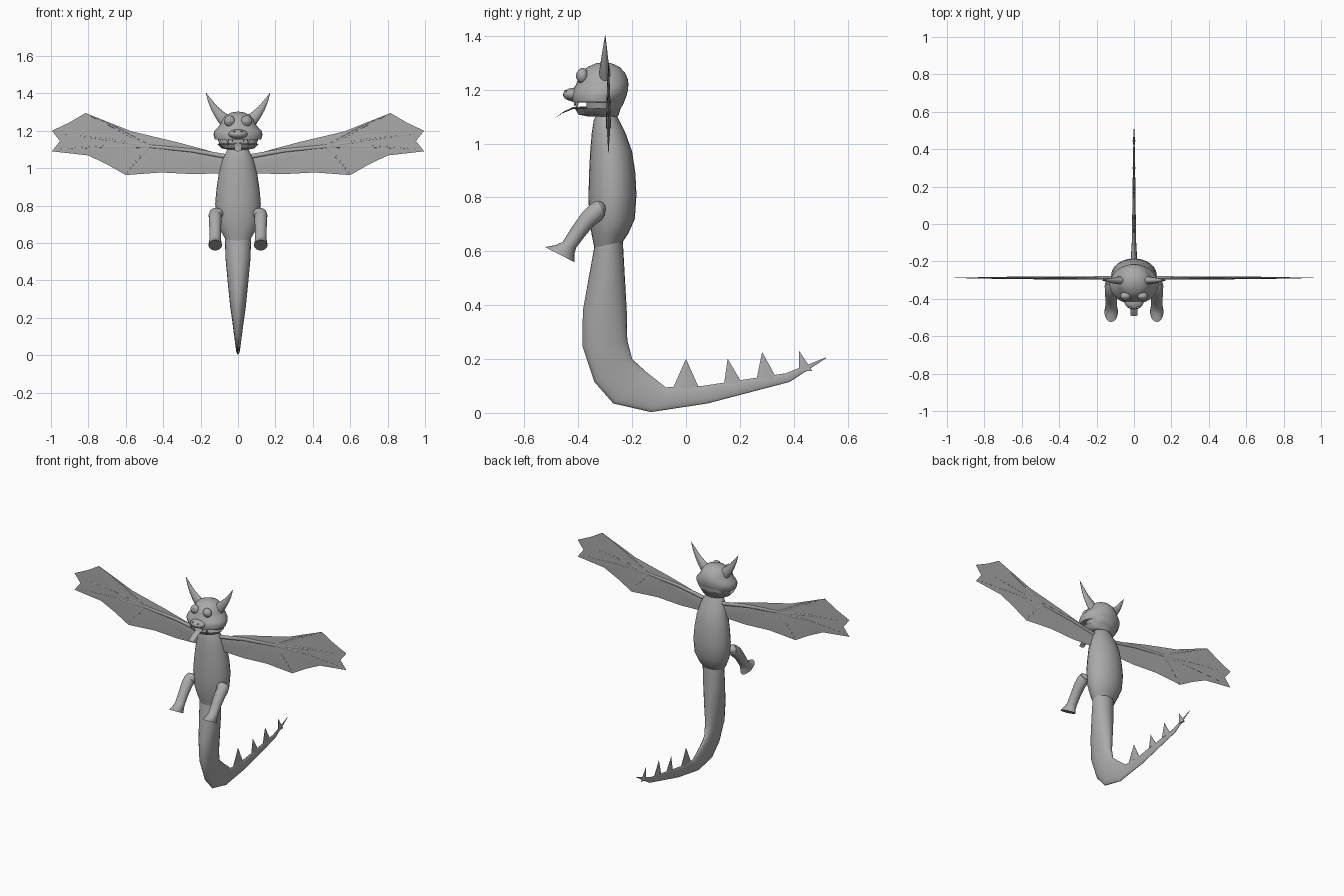
import bpy, bmesh, math
from mathutils import Vector

grey = bpy.data.materials.new("stone_grey")
grey.diffuse_color = (0.4, 0.4, 0.4, 1)


def finish(name, bm, smooth=40):
    bmesh.ops.recalc_face_normals(bm, faces=bm.faces[:])
    me = bpy.data.meshes.new(name)
    bm.to_mesh(me)
    bm.free()
    me.materials.append(grey)
    ob = bpy.data.objects.new(name, me)
    bpy.context.collection.objects.link(ob)
    bpy.ops.object.select_all(action='DESELECT')
    ob.select_set(True)
    bpy.context.view_layer.objects.active = ob
    bpy.ops.object.shade_smooth_by_angle(angle=math.radians(smooth))
    return ob


def loft(name, rings, n=24, smooth=40):
    """Skin elliptical rings given as (centre, first radius, second radius) vectors."""
    bm = bmesh.new()
    loops = []
    for c, u, v in rings:
        loops.append([bm.verts.new(Vector(c) + Vector(u) * math.cos(a) + Vector(v) * math.sin(a))
                      for a in (2 * math.pi * i / n for i in range(n))])
    for a, b in zip(loops, loops[1:]):
        for i in range(n):
            j = (i + 1) % n
            bm.faces.new((a[i], a[j], b[j], b[i]))
    bm.faces.new(loops[0])
    bm.faces.new(loops[-1])
    return finish(name, bm, smooth)


def side_loft(name, rows, x=0, **kw):
    """Rows of (y1, z1, y2, z2, half width): opposite points of the side outline."""
    rings = []
    for y1, z1, y2, z2, w in rows:
        rings.append(((x, (y1 + y2) / 2, (z1 + z2) / 2),
                      (0, (y2 - y1) / 2, (z2 - z1) / 2), (w, 0, 0)))
    return loft(name, rings, **kw)


def tube(name, pts, radii, n=10, flat=1.0):
    """Tapered tube along a path; flat scales its depth in y."""
    pts = [Vector(p) for p in pts]
    rings = []
    for i, (p, r) in enumerate(zip(pts, radii)):
        d = (pts[min(i + 1, len(pts) - 1)] - pts[max(i - 1, 0)]).normalized()
        u = d.cross(Vector((0, 1, 0))).normalized()
        rings.append((p, u * r, d.cross(u) * r * flat))
    return loft(name, rings, n)


def ball(name, loc, size):
    bm = bmesh.new()
    bmesh.ops.create_uvsphere(bm, u_segments=20, v_segments=12, radius=1)
    bmesh.ops.scale(bm, vec=size, verts=bm.verts)
    bmesh.ops.translate(bm, vec=loc, verts=bm.verts)
    return finish(name, bm)


def cone(name, base, tip, rx, ry):
    return loft(name, [(base, (rx, 0, 0), (0, ry, 0)),
                       (tip, (0.0005, 0, 0), (0, 0.0005, 0))], 10)


# Torso
side_loft("torso", [
    (-.325, 1.12, -.265, 1.12, .04), (-.342, 1.09, -.25, 1.09, .062),
    (-.350, 1.04, -.225, 1.04, .085), (-.356, .97, -.20, .97, .103),
    (-.360, .89, -.188, .89, .115), (-.362, .81, -.184, .81, .122),
    (-.360, .72, -.190, .72, .115), (-.350, .66, -.215, .665, .092),
    (-.340, .61, -.235, .635, .068)])

# Tail, curling backwards to a point
side_loft("tail", [
    (-.338, .63, -.235, .645, .07), (-.358, .52, -.228, .52, .067),
    (-.383, .38, -.220, .38, .054), (-.385, .25, -.218, .27, .042),
    (-.340, .115, -.200, .20, .027), (-.270, .035, -.145, .15, .018),
    (-.130, .003, -.075, .095, .012), (.08, .035, .06, .1, .009),
    (.385, .115, .37, .147, .005), (.52, .203, .519, .206, .001)], smooth=50)

# Tail spikes
for y, z, ty, tz, r in ((0, .09, 0, .20, .052), (.175, .11, .155, .20, .035),
                        (.30, .125, .283, .225, .04), (.445, .155, .42, .23, .026)):
    cone("tail_spike", (0, y, z), (0, ty, tz), .007, r)

# Head with open mouth
side_loft("head", [
    (-.36, 1.10, -.255, 1.10, .06), (-.40, 1.108, -.25, 1.106, .09),
    (-.412, 1.13, -.243, 1.13, .112), (-.37, 1.131, -.242, 1.131, .100),
    (-.37, 1.153, -.23, 1.153, .108), (-.422, 1.154, -.23, 1.154, .124),
    (-.428, 1.18, -.22, 1.18, .131), (-.420, 1.20, -.215, 1.20, .126),
    (-.407, 1.222, -.214, 1.222, .105), (-.402, 1.24, -.216, 1.24, .091),
    (-.388, 1.265, -.228, 1.265, .082), (-.365, 1.285, -.247, 1.285, .062),
    (-.335, 1.298, -.275, 1.298, .034), (-.31, 1.302, -.30, 1.302, .005)], n=32)
ball("snout", (0, -.412, 1.182), (.052, .045, .026))

# Tongue, hanging out with a drooping tip
side_loft("tongue", [(-.37, 1.13, -.37, 1.138, .02), (-.42, 1.128, -.42, 1.136, .021),
                     (-.46, 1.112, -.455, 1.119, .02), (-.492, 1.09, -.484, 1.096, .018)], n=8)

# Paired face parts and limbs
for s in (-1, 1):
    ball("eye", (s * .045, -.385, 1.252), (.029, .022, .029))
    ball("pupil", (s * .046, -.403, 1.252), (.011, .006, .014))
    ball("nostril", (s * .02, -.446, 1.196), (.007, .006, .004))
    cone("fang", (s * .055, -.405, 1.157), (s * .055, -.407, 1.122), .008, .007)
    cone("small_tooth", (s * .03, -.412, 1.157), (s * .03, -.414, 1.138), .006, .006)

    tube("horn", [(s * .07, -.302, 1.255), (s * .098, -.302, 1.285), (s * .125, -.302, 1.318),
                  (s * .150, -.301, 1.36), (s * .172, -.30, 1.403)],
         [.034, .027, .019, .011, .0008], 14, .65)

    # Arm ending in a flared hoof
    ball("shoulder", (s * .115, -.328, .757), (.036, .03, .03))
    side_loft("arm", [(-.325, .787, -.30, .737, .03), (-.352, .778, -.315, .715, .035),
                      (-.385, .745, -.345, .692, .034), (-.425, .688, -.372, .660, .031),
                      (-.458, .635, -.408, .613, .031), (-.485, .623, -.414, .592, .033),
                      (-.524, .616, -.415, .56, .036)], x=s * .122, n=18)

    # Wing membrane: fan of panels around the wrist, thickest at the wrist
    rim = [(.03, 1.055), (.18, 1.10), (.33, 1.14), (.57, 1.197), (.815, 1.295), (.90, 1.245),
           (.995, 1.20), (.952, 1.145), (.995, 1.09), (.80, 1.068), (.70, 1.02),
           (.60, .963), (.41, .977), (.24, .968), (.03, .975)]
    bm = bmesh.new()
    sides = []
    edge = [bm.verts.new((s * x, -.288, z)) for x, z in rim]
    for dy in (-.006, .006):
        wrist = bm.verts.new((s * .475, -.288 + dy, 1.115))
        root = bm.verts.new((s * .03, -.288 + dy, 1.03))
        for a, b in zip(edge, edge[1:]):
            bm.faces.new((a, b, wrist))
        bm.faces.new((edge[-1], root, wrist))
        bm.faces.new((root, edge[0], wrist))
    finish("wing_membrane", bm, 30)

    # Wing bones
    tube("wing_arm_bone", [(s * .05, -.288, 1.06), (s * .25, -.288, 1.095), (s * .478, -.288, 1.117)],
         [.013, .011, .011], 10, .8)
    for x, z in ((.815, 1.293), (.94, 1.182), (.96, 1.102), (.60, .967)):
        tube("wing_finger", [(s * .475, -.288, 1.116), (s * (.475 + x) / 2, -.288, (1.116 + z) / 2 + .006),
                             (s * x, -.288, z)], [.010, .007, .001], 8, .8)
